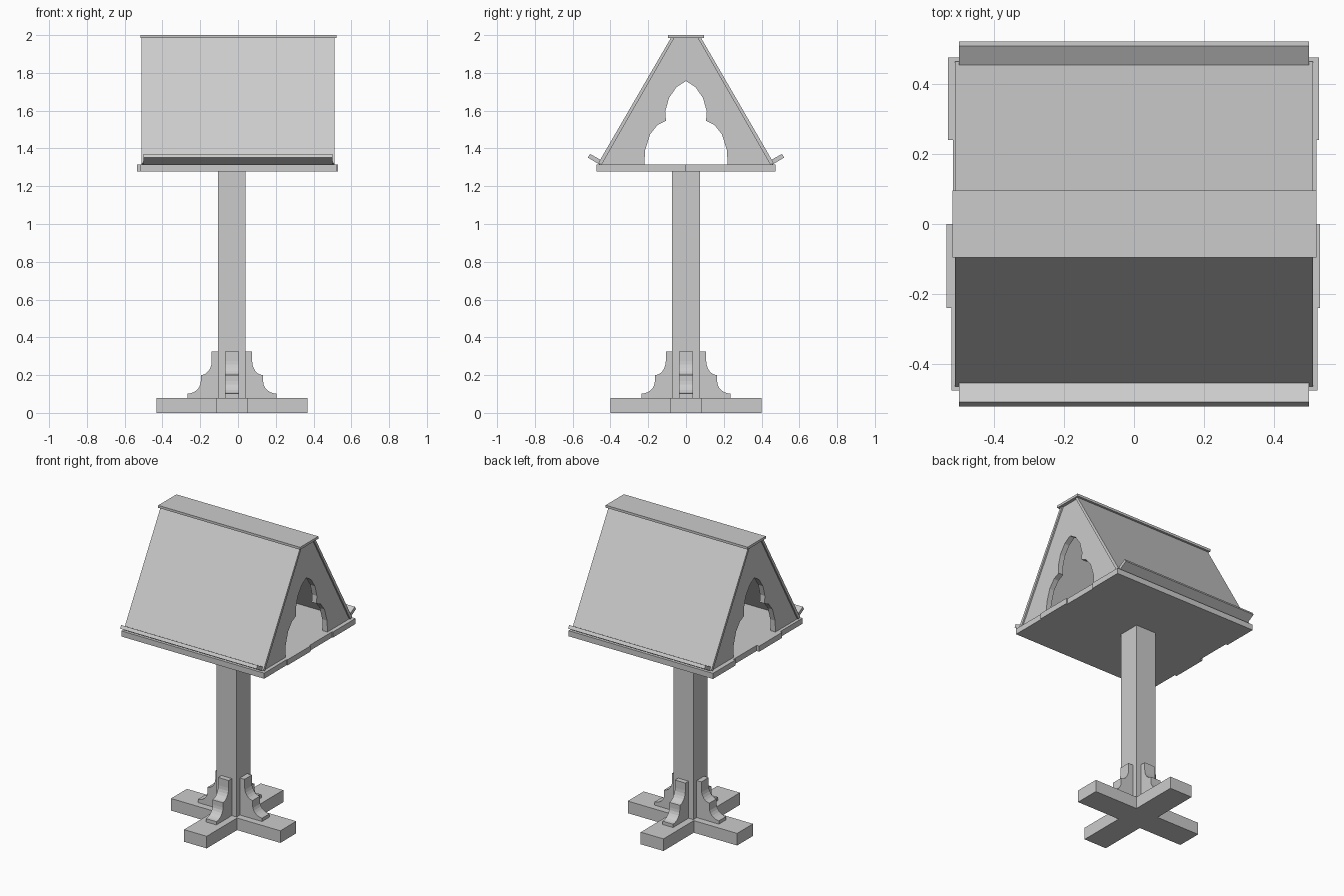
import bpy, bmesh, math
from mathutils import Matrix, Vector

if "Cube" in bpy.data.objects:
    bpy.data.objects.remove(bpy.data.objects["Cube"])

CX = -0.032  # the stand sits slightly off the middle in x


def prism(name, pts, to3d, lo, hi):
    """Extrude a 2D outline between two depths; to3d maps (u, v, depth) to xyz."""
    bm = bmesh.new()
    a = [bm.verts.new(to3d(u, v, lo)) for u, v in pts]
    b = [bm.verts.new(to3d(u, v, hi)) for u, v in pts]
    n = len(pts)
    bm.faces.new(a)
    bm.faces.new(b[::-1])
    for i in range(n):
        j = (i + 1) % n
        bm.faces.new((a[j], a[i], b[i], b[j]))
    bmesh.ops.recalc_face_normals(bm, faces=bm.faces[:])
    me = bpy.data.meshes.new(name)
    bm.to_mesh(me)
    bm.free()
    ob = bpy.data.objects.new(name, me)
    bpy.context.collection.objects.link(ob)
    return ob


def along_x(u, v, d):
    return (d, u, v)


def along_z(u, v, d):
    return (u, v, d)


def rect(u0, u1, v0, v1):
    return [(u0, v0), (u1, v0), (u1, v1), (u0, v1)]


def arc(cu, cv, ru, rv, a0, a1, n):
    return [(cu + ru * math.cos(math.radians(a0 + (a1 - a0) * i / n)),
             cv + rv * math.sin(math.radians(a0 + (a1 - a0) * i / n)))
            for i in range(n + 1)]


# Cross-shaped foot
L, W = 0.4, 0.083
plus = [(W, -L), (W, -W), (L, -W), (L, W), (W, W), (W, L),
        (-W, L), (-W, W), (-L, W), (-L, -W), (-W, -W), (-W, -L)]
prism("cross_foot", [(u + CX, v) for u, v in plus], along_z, 0, 0.08)

# Post
P = 0.073
prism("post", rect(CX - P, CX + P, -P, P), along_z, 0.08, 1.28)

# Four scrolled brackets around the post
profile = [(P, 0.08), (0.235, 0.08), (0.235, 0.102)]
profile += arc(0.235, 0.168, 0.07, 0.066, 270, 180, 6)[1:]
profile += [(0.165, 0.2)]
profile += arc(0.165, 0.275, 0.058, 0.075, 270, 180, 6)[1:]
profile += [(0.107, 0.325), (P, 0.325)]
for k in range(4):
    rot = Matrix.Rotation(k * math.pi / 2, 3, 'Z')
    prism(f"bracket_{k + 1}", profile,
          lambda u, v, d: rot @ Vector((u, d, v)) + Vector((CX, 0, 0)),
          -0.038, 0.038)

# Floor planks with uneven ends
planks = [(-0.475, -0.24, -0.52, 0.524), (-0.24, 0.0, -0.535, 0.53),
          (0.0, 0.24, -0.516, 0.521), (0.24, 0.475, -0.53, 0.527)]
for k, (y0, y1, x0, x1) in enumerate(planks):
    prism(f"floor_plank_{k + 1}", rect(y0, y1, 1.277, 1.314), along_x, x0, x1)

# Gable ends with a cusped arch opening
half = [(0.075, 1.985), (0.447, 1.314), (0.22, 1.314), (0.217, 1.39),
        (0.19, 1.475), (0.15, 1.525), (0.106, 1.546), (0.11, 1.595),
        (0.09, 1.667), (0.05, 1.725)]
half[0] = (0.062, 1.985)
gable = half + [(0, 1.757)] + [(-u, v) for u, v in reversed(half)]
prism("gable_right", gable, along_x, 0.465, 0.5)
prism("gable_left", gable, along_x, -0.5, -0.465)

# Roof slopes and tilted eave ledges on both sides
slope = [(0.08, 1.985), (0.062, 1.985), (0.447, 1.314), (0.464, 1.323)]
ledge = [(0.457, 1.314), (0.445, 1.336), (0.508, 1.371), (0.52, 1.352)]
for side, s in (("front", -1), ("back", 1)):
    prism(f"roof_slope_{side}", [(u * s, v) for u, v in slope],
          along_x, -0.51, 0.51)
    prism(f"eave_ledge_{side}", [(u * s, v) for u, v in ledge],
          along_x, -0.499, 0.499)

# Ridge board
prism("ridge_board", rect(-0.095, 0.095, 1.984, 2.0), along_x, -0.517, 0.521)
